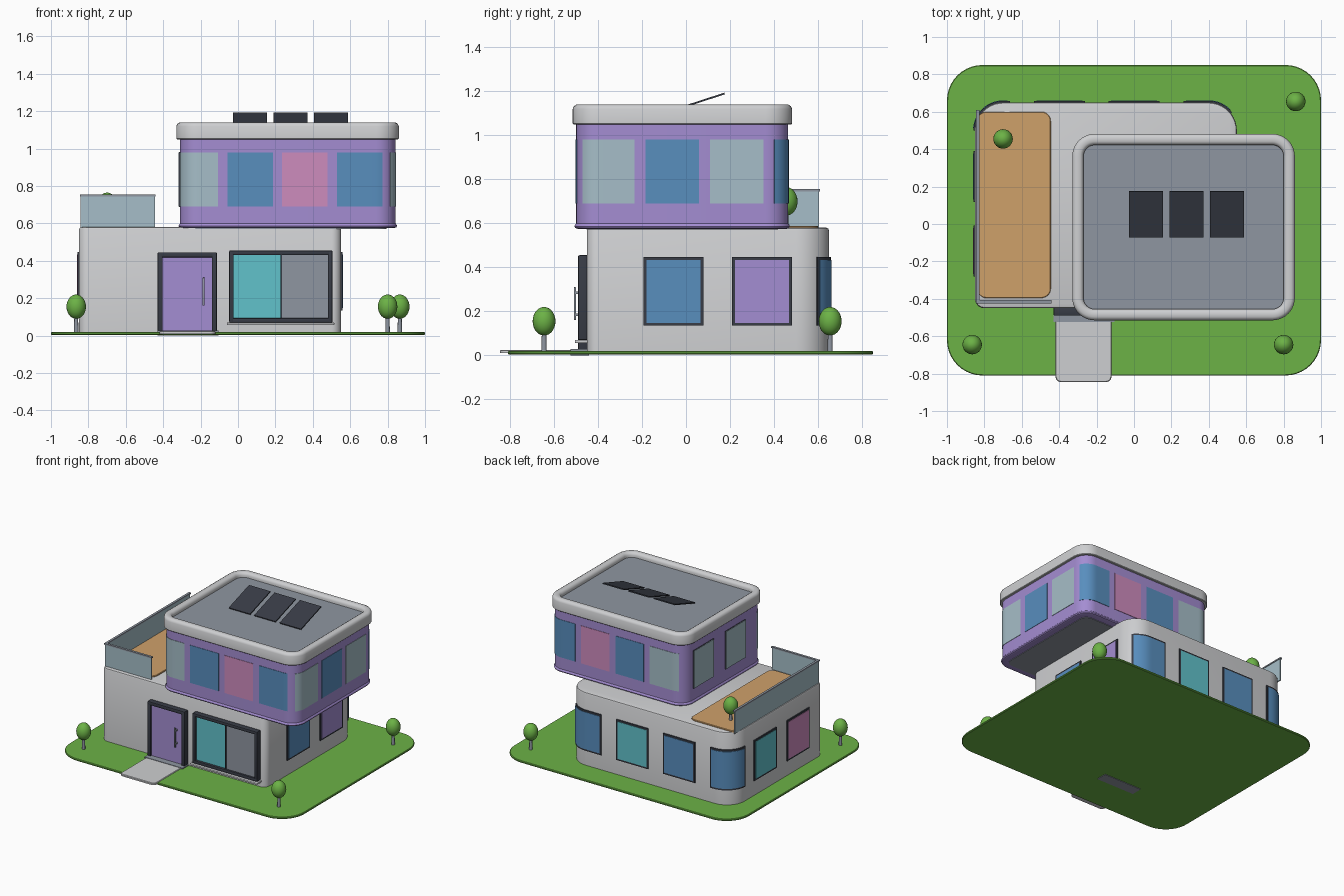
import bpy, bmesh, math
from mathutils import Vector

if "Cube" in bpy.data.objects:
    bpy.data.objects.remove(bpy.data.objects["Cube"])


def srgb(r, g, b):
    return tuple(((c / 255 + 0.055) / 1.055) ** 2.4 for c in (r, g, b)) + (1,)


MATS = {}
for name, col in {
    "off_white": (206, 207, 209), "grass_green": (108, 178, 70), "purple": (164, 141, 210),
    "blue": (88, 142, 190), "teal": (97, 194, 203), "pink": (206, 140, 190),
    "pale_glass": (166, 190, 200), "dark_grey": (56, 60, 70), "mid_grey": (143, 150, 161),
    "wood": (207, 161, 106),
}.items():
    MATS[name] = bpy.data.materials.new(name)
    MATS[name].diffuse_color = srgb(*col)


def finish(bm, name, mat):
    bmesh.ops.recalc_face_normals(bm, faces=bm.faces)
    me = bpy.data.meshes.new(name)
    bm.to_mesh(me)
    bm.free()
    me.materials.append(MATS[mat])
    ob = bpy.data.objects.new(name, me)
    bpy.context.collection.objects.link(ob)
    return ob


def outline(x0, x1, y0, y1, radii, inset=0.0, seg=10):
    """Rounded rectangle, counter-clockwise, radii in order FR, BR, BL, FL."""
    if not isinstance(radii, tuple):
        radii = (radii,) * 4
    pts = []
    for i, (x, y, sx, sy) in enumerate(((x1, y0, 1, -1), (x1, y1, 1, 1), (x0, y1, -1, 1), (x0, y0, -1, -1))):
        r = radii[i]
        for k in range(seg + 1):
            a = math.radians(-90 + 90 * i + 90 * k / seg)
            q = max(r - inset, 0.002)
            pts.append(Vector((x - sx * r + q * math.cos(a), y - sy * r + q * math.sin(a), 0)))
    return pts


def loft(name, mat, rect, radii, rings):
    """Stack of rounded rectangles given as (inset, z), capped at both ends."""
    bm = bmesh.new()
    loops = [[bm.verts.new((p.x, p.y, z)) for p in outline(*rect, radii, d)] for d, z in rings]
    n = len(loops[0])
    for a, b in zip(loops, loops[1:]):
        for i in range(n):
            j = (i + 1) % n
            bm.faces.new((a[i], a[j], b[j], b[i]))
    bm.faces.new(loops[0][::-1])
    bm.faces.new(loops[-1])
    return finish(bm, name, mat)


def box(name, mat, x0, x1, y0, y1, z0, z1, bevel=0.0):
    bm = bmesh.new()
    bmesh.ops.create_cube(bm, size=1)
    for v in bm.verts:
        v.co = ((x0 + x1) / 2 + v.co.x * (x1 - x0), (y0 + y1) / 2 + v.co.y * (y1 - y0),
                (z0 + z1) / 2 + v.co.z * (z1 - z0))
    if bevel:
        bmesh.ops.bevel(bm, geom=bm.edges[:], offset=bevel, segments=2, affect='EDGES', profile=0.5)
    return finish(bm, name, mat)


class WallPath:
    """Walks along a wall outline by arc length so panes can bend round corners."""

    def __init__(self, rect, radii, inset=0.0):
        pts = outline(*rect, radii, inset, 24)
        self.pts = pts + [pts[0]]
        self.acc = [0.0]
        for a, b in zip(self.pts, self.pts[1:]):
            self.acc.append(self.acc[-1] + (b - a).length)

    def at(self, s):
        s %= self.acc[-1]
        i = max(k for k in range(len(self.pts) - 1) if self.acc[k] <= s)
        d = self.pts[i + 1] - self.pts[i]
        t = d.normalized()
        return self.pts[i] + t * (s - self.acc[i]), Vector((t.y, -t.x, 0))

    def nearest(self, x, y):
        p = Vector((x, y, 0))
        return min((k * self.acc[-1] / 2000 for k in range(2000)), key=lambda s: (self.at(s)[0] - p).length)

    def pane(self, name, mat, s, width, z0, z1, out):
        bm = bmesh.new()
        rows = []
        for k in range(17):
            p, n = self.at(s + width * (k / 16 - 0.5))
            rows.append([bm.verts.new((q.x, q.y, z)) for q, z in (
                (p - n * 0.002, z0), (p + n * out, z0), (p + n * out, z1), (p - n * 0.002, z1))])
        for a, b in zip(rows, rows[1:]):
            for i in range(4):
                j = (i + 1) % 4
                bm.faces.new((a[i], a[j], b[j], b[i]))
        bm.faces.new(rows[0])
        bm.faces.new(rows[-1][::-1])
        return finish(bm, name, mat)


# Lawn and path
loft("lawn", "grass_green", (-1, 1, -0.81, 0.85), 0.19, [(0.004, 0.004), (0, 0.008), (0, 0.016), (0.004, 0.02)])
loft("front_path", "off_white", (-0.42, -0.12, -0.845, -0.44), 0.03, [(0, 0.01), (0, 0.021), (0.004, 0.025)])
box("door_step", "mid_grey", -0.43, -0.105, -0.525, -0.44, 0.0, 0.028)

# Ground floor
G_RECT, G_RAD = (-0.85, 0.55, -0.45, 0.65), (0.05, 0.15, 0.15, 0.05)
loft("ground_floor", "off_white", G_RECT, G_RAD, [(0, 0.015), (0, 0.568), (0.004, 0.577), (0.012, 0.58)])
wall = WallPath(G_RECT, G_RAD)
for i, (x, y, mat) in enumerate((
        (0.55, -0.055, "blue"), (0.55, 0.345, "purple"), (0.40, 0.65, "blue"), (0, 0.65, "teal"),
        (-0.40, 0.65, "blue"), (-0.793, 0.618, "blue"), (-0.85, 0.255, "teal"), (-0.85, -0.145, "pink"))):
    s = wall.nearest(x, y)
    wall.pane(f"ground_window_frame_{i}", "dark_grey", s, 0.272, 0.135, 0.447, 0.008)
    wall.pane(f"ground_window_glass_{i}", mat, s, 0.246, 0.148, 0.434, 0.011)


def frame(name, x0, x1, z0, z1, w, y0, y1, bottom=True):
    """Dark surround made of bars."""
    bars = [(x0, x0 + w, z0, z1), (x1 - w, x1, z0, z1), (x0, x1, z1 - w, z1)]
    if bottom:
        bars.append((x0, x1, z0, z0 + w))
    for i, (a, b, c, d) in enumerate(bars):
        box(f"{name}_{i}", "dark_grey", a, b, y0, y1, c, d, 0.005)


# Front door
frame("door_frame", -0.43, -0.113, 0.02, 0.445, 0.027, -0.49, -0.44, False)
box("door", "purple", -0.407, -0.137, -0.477, -0.44, 0.026, 0.422)
box("door_handle", "mid_grey", -0.19, -0.178, -0.51, -0.50, 0.16, 0.31, 0.003)
for z in (0.18, 0.28):
    box("handle_mount", "mid_grey", -0.188, -0.18, -0.502, -0.475, z, z + 0.01)

# Front sliding window
frame("front_window_frame", -0.047, 0.505, 0.07, 0.455, 0.024, -0.49, -0.44)
box("front_window_left_pane", "teal", -0.03, 0.23, -0.472, -0.44, 0.085, 0.44)
box("front_window_right_pane", "mid_grey", 0.23, 0.49, -0.476, -0.44, 0.085, 0.44)
box("front_window_mullion", "dark_grey", 0.226, 0.234, -0.482, -0.44, 0.085, 0.44)
box("front_window_sill", "off_white", -0.06, 0.515, -0.505, -0.44, 0.056, 0.07, 0.004)

# Terrace
loft("terrace_deck", "wood", (-0.84, -0.445, -0.395, 0.60), 0.05, [(0, 0.575), (0, 0.586), (0.003, 0.589)])
box("terrace_glass_side", "pale_glass", -0.841, -0.831, -0.42, 0.605, 0.575, 0.747)
box("terrace_glass_front", "pale_glass", -0.841, -0.445, -0.421, -0.411, 0.575, 0.747)
box("terrace_rail_side", "mid_grey", -0.845, -0.827, -0.425, 0.61, 0.745, 0.755)
box("terrace_rail_front", "mid_grey", -0.845, -0.44, -0.425, -0.407, 0.745, 0.755)

# Upper floor
U_RECT, U_RAD = (-0.318, 0.85, -0.507, 0.472), 0.11
loft("upper_floor", "purple", U_RECT, U_RAD, [
    (0.06, 0.575), (0.015, 0.575), (0.004, 0.579), (0, 0.586), (0.002, 0.593), (0.008, 0.6), (0.008, 1.06)])
loft("upper_floor_soffit", "mid_grey", U_RECT, U_RAD, [(0.055, 0.571), (0.055, 0.577)])
wall = WallPath(U_RECT, U_RAD, 0.008)
start = wall.nearest(0.065, -0.5)
colours = ("pale_glass", "blue", "pink", "blue", "pale_glass", "blue", "pale_glass",
           "blue", "pink", "blue", "pale_glass")
for i, mat in enumerate(colours):
    wall.pane(f"upper_window_{i}", mat, start + 0.2925 * (i - 1), 0.242, 0.69, 0.98, 0.003)
for i, y in enumerate((0.235, -0.155)):
    s = wall.nearest(-0.31, y)
    wall.pane(f"upper_side_window_back_{i}", "dark_grey", s, 0.244, 0.689, 0.981, 0.006)
    wall.pane(f"upper_side_window_{i}", "pale_glass", s, 0.24, 0.691, 0.979, 0.009)

# Roof
R_RECT, R_RAD = (-0.33, 0.86, -0.515, 0.482), 0.12
loft("roof_parapet", "off_white", R_RECT, R_RAD, [
    (0.04, 1.05), (0.004, 1.05), (0, 1.054), (0, 1.12), (0.006, 1.133), (0.018, 1.14),
    (0.042, 1.14), (0.054, 1.133), (0.06, 1.12), (0.06, 1.1)])
loft("roof_deck", "mid_grey", R_RECT, R_RAD, [(0.059, 1.09), (0.059, 1.104)])

# Solar panels, tilted up toward the back
for x in (0.063, 0.28, 0.497):
    p = box("solar_panel", "dark_grey", -0.091, 0.091, -0.13, 0.13, -0.004, 0.004)
    p.location = (x, 0.052, 1.15)
    p.rotation_euler.x = math.radians(18)

# Trees
for x, y, z in ((-0.865, -0.645, 0.155), (0.80, -0.645, 0.155), (0.865, 0.655, 0.155), (-0.70, 0.455, 0.70)):
    bm = bmesh.new()
    bmesh.ops.create_uvsphere(bm, u_segments=24, v_segments=14, radius=1)
    crown = finish(bm, "tree_crown", "grass_green")
    crown.scale, crown.location = (0.052, 0.052, 0.065), (x, y, z)
    bm = bmesh.new()
    bmesh.ops.create_cone(bm, cap_ends=True, segments=12, radius1=0.012, radius2=0.01, depth=0.1)
    trunk = finish(bm, "tree_trunk", "mid_grey")
    trunk.location = (x, y, z - 0.09)

# Smooth rounded surfaces, keep hard edges
for ob in bpy.context.collection.objects:
    ob.select_set(True)
    bpy.context.view_layer.objects.active = ob
bpy.ops.object.shade_smooth_by_angle(angle=math.radians(35))

for m in bpy.data.materials:
    if m.users and not m.is_grease_pencil:
        m.use_nodes = True
        m.node_tree.nodes["Principled BSDF"].inputs["Base Color"].default_value = m.diffuse_color
